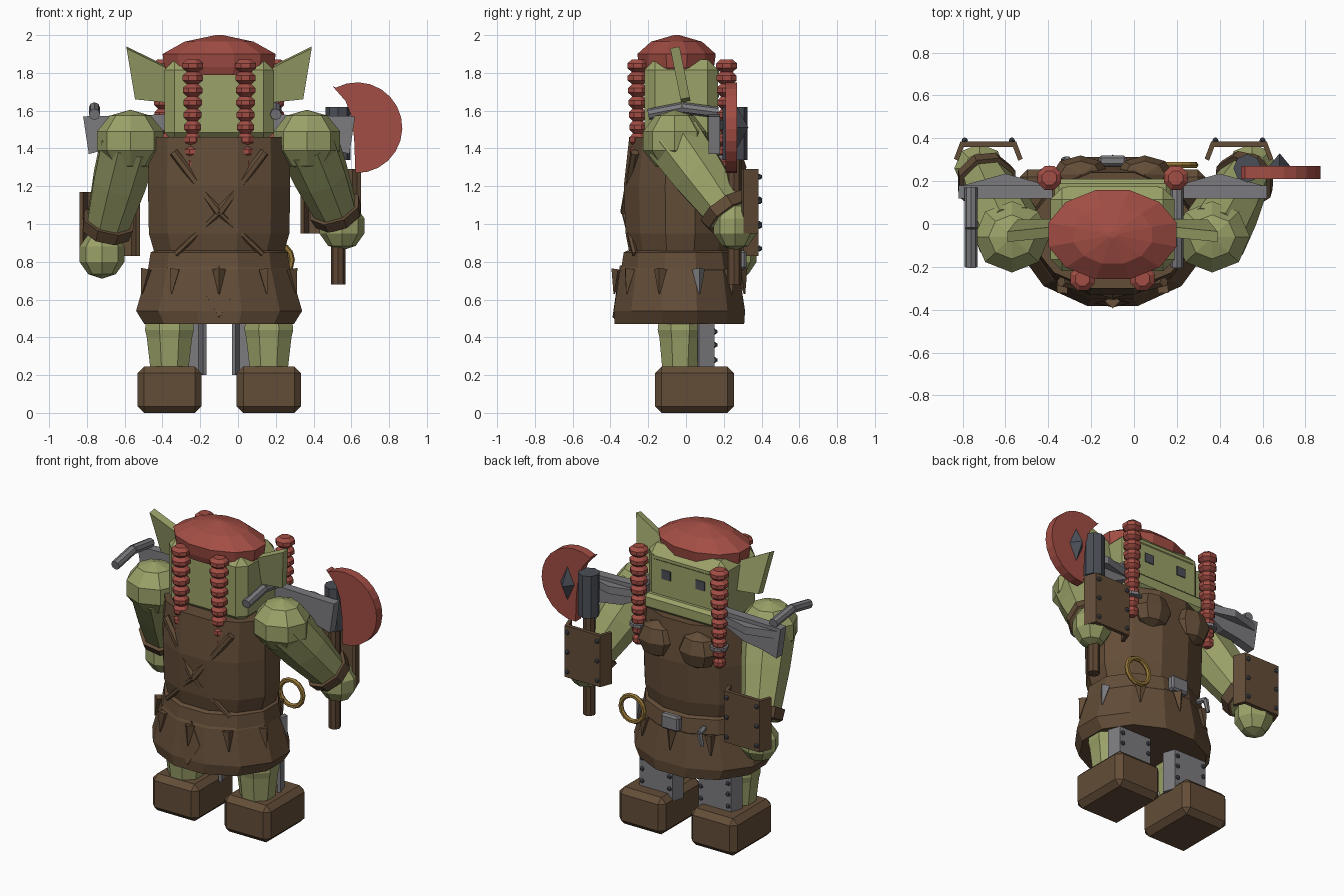
import bpy, bmesh, math
from mathutils import Matrix, Vector

if "Cube" in bpy.data.objects:
    bpy.data.objects.remove(bpy.data.objects["Cube"])

CX = -0.1  # body centre line


def material(name, r, g, b):
    m = bpy.data.materials.new(name)
    m.use_nodes = True
    m.diffuse_color = (r, g, b, 1)
    m.node_tree.nodes["Principled BSDF"].inputs["Base Color"].default_value = (r, g, b, 1)
    return m


skin = material("olive skin", .33, .36, .14)
red = material("brick red", .36, .075, .058)
leather = material("brown leather", .125, .074, .039)
steel = material("grey steel", .2, .2, .215)
iron = material("dark iron", .07, .077, .095)
gold = material("brass", .3, .18, .04)
wood = material("dark wood", .11, .06, .033)


def finish(name, bm, mat, bevel=0):
    bmesh.ops.recalc_face_normals(bm, faces=bm.faces)
    me = bpy.data.meshes.new(name)
    bm.to_mesh(me)
    bm.free()
    me.materials.append(mat)
    ob = bpy.data.objects.new(name, me)
    bpy.context.collection.objects.link(ob)
    if bevel:
        mod = ob.modifiers.new("bevel", "BEVEL")
        mod.width, mod.segments = bevel, 1
    return ob


def loft(name, rings, mat, n=12, phase=math.pi / 12, centre=(0, 0)):
    """Stack elliptical rings (z, rx, ry) into a closed body."""
    bm = bmesh.new()
    rows = []
    for z, rx, ry in rings:
        angles = [phase + math.tau * i / n for i in range(n)]
        rows.append([bm.verts.new((centre[0] + rx * math.cos(a), centre[1] + ry * math.sin(a), z)) for a in angles])
    for lo, hi in zip(rows, rows[1:]):
        for i in range(n):
            j = (i + 1) % n
            bm.faces.new((lo[i], lo[j], hi[j], hi[i]))
    bm.faces.new(rows[0])
    bm.faces.new(rows[-1])
    return finish(name, bm, mat)


def rod(name, p, q, r1, r2, mat, n=8):
    p, q = Vector(p), Vector(q)
    d = q - p
    bm = bmesh.new()
    m = Matrix.Translation((p + q) / 2) @ d.to_track_quat('Z', 'Y').to_matrix().to_4x4()
    bmesh.ops.create_cone(bm, cap_ends=True, segments=n, radius1=r1, radius2=r2, depth=d.length, matrix=m)
    return finish(name, bm, mat)


def box(name, loc, size, mat, bevel=0):
    bm = bmesh.new()
    bmesh.ops.create_cube(bm, size=1, matrix=Matrix.Translation(loc) @ Matrix.Diagonal((*size, 1)))
    return finish(name, bm, mat, bevel)


def blob(name, loc, size, mat, u=8, v=5):
    bm = bmesh.new()
    bmesh.ops.create_uvsphere(bm, u_segments=u, v_segments=v, radius=1,
                              matrix=Matrix.Translation(loc) @ Matrix.Diagonal((*size, 1)))
    return finish(name, bm, mat)


def prism(name, pts, depth, mat, matrix):
    """Extrude a flat outline along its local z."""
    bm = bmesh.new()
    face = bm.faces.new([bm.verts.new((x, y, 0)) for x, y in pts])
    ext = bmesh.ops.extrude_face_region(bm, geom=[face])["geom"]
    bmesh.ops.translate(bm, vec=(0, 0, depth), verts=[e for e in ext if isinstance(e, bmesh.types.BMVert)])
    bm.transform(matrix)
    return finish(name, bm, mat)


def upright(y, x=0, z=0, tilt=0):
    """Places an outline drawn in x and z, extruded toward -y."""
    return Matrix.Translation((x, y, z)) @ Matrix.Rotation(math.pi / 2 + tilt, 4, 'X')


def studs(name, places, r=.016):
    bm = bmesh.new()
    for p in places:
        bmesh.ops.create_icosphere(bm, subdivisions=1, radius=r, matrix=Matrix.Translation(p))
    return finish(name, bm, iron)


# Torso, skirt and belt
loft("torso", [(.8, .34, .27), (.95, .385, .3), (1.2, .39, .31), (1.46, .385, .28)], leather, centre=(CX, -.03))
loft("skirt", [(.47, .41, .355), (.54, .455, .36), (.76, .39, .325), (.78, .375, .315)], leather, centre=(CX, -.035))
loft("belt", [(.75, .385, .32), (.76, .39, .325), (.85, .375, .31), (.86, .35, .29)], leather, centre=(CX, -.03))
diamond = [(-.08, 0), (0, -.14), (.08, 0), (0, .14)]
prism("skirt_patch", diamond, .02, leather, upright(-.35, CX, .64, -.14))
for i in range(10):
    a = math.tau * (i + .5) / 10
    c, s = math.cos(a), math.sin(a)
    rod("skirt_tooth", (CX + .4 * c, -.035 + .325 * s, .76), (CX + .43 * c, -.035 + .345 * s, .63),
        .035, .004, steel if i == 0 else leather, 4)

# Crossed back straps and chest cups
for s in (-1, 1):
    mid = (CX, -.325, 1.06)
    rod("strap_upper", (CX + s * .24, -.27, 1.38), mid, .024, .024, leather, 6)
    rod("strap_lower", mid, (CX - s * .23, -.27, .84), .016, .016, leather, 6)
    blob("chest_cup", (CX + s * .15, .23, 1.3), (.135, .09, .12), leather, 8, 4)

# Belt fittings
box("buckle", (CX, .295, .81), (.13, .05, .1), steel, .012)
rod("hook_top", (-.3, .24, .8), (-.31, .3, .79), .018, .018, steel, 6)
rod("hook_tip", (-.31, .3, .79), (-.33, .3, .71), .018, .012, steel, 6)
bpy.ops.mesh.primitive_torus_add(location=(.2, .275, .81), rotation=(math.pi / 2, 0, 0), major_radius=.085,
                                 minor_radius=.016, major_segments=14, minor_segments=6)
ring = bpy.context.object
ring.name = "brass_ring"
ring.data.materials.append(gold)

# Head, jaw, eyes and hair cap
box("head", (CX, -.025, 1.65), (.58, .39, .44), skin, .055)
box("jaw", (CX, .1, 1.51), (.54, .22, .1), skin, .02)
box("brow", (CX, .12, 1.8), (.46, .11, .05), skin, .015)
loft("hair_cap", [(1.79, .27, .19), (1.83, .3, .205), (1.9, .31, .215), (1.965, .19, .14), (2, .02, .015)],
     red, centre=(CX, -.05))
for s in (-1, 1):
    box("eye", (CX + s * .125, .17, 1.7), (.065, .012, .06), iron)
    # Ears lean backward toward the tip
    ear = prism("ear", [(s * .26, .16), (s * .49, .275), (s * .445, .0), (s * .26, -.02)], .05, skin,
                upright(.02, CX, 1.67, .2))

# Four beaded braids
for name, x, y in (("back_braid", .14, -.255), ("front_braid", .295, .215)):
    for s in (-1, 1):
        rings = []
        for i in range(10):
            z, r = 1.87 - i * .065, .06 - .0022 * i
            rings += [(z, r * .6, r * .6), (z - .02, r, r), (z - .045, r, r)]
        rings.append((1.22, .02, .02))
        loft(name, rings, red, 8, math.pi / 8, (CX + s * x, y))
        if y > 0:
            loft("braid_clasp", [(1.345, .058, .058), (1.365, .058, .058)], steel, 8, 0, (CX + s * x, y))

# Arms with wrist bands and bent bracer plates
bent = [(-.16, -.08), (-.13, .0), (.13, .0), (.16, -.08), (.14, -.09), (.115, -.025), (-.115, -.025), (-.14, -.09)]
arms = {"left": ((.365, -.06, 1.44), (.53, .23, 1.04), (.55, .26, .99), (.49, .385, .95)),
        "right": ((-.57, -.06, 1.44), (-.7, .22, .96), (-.72, .26, .84), (-.68, .385, .83))}
for side, (shoulder, wrist, hand, plate) in arms.items():
    a, b = Vector(shoulder), Vector(wrist)
    blob(side + "_shoulder", a, (.185, .175, .165), skin)
    elbow = a.lerp(b, .45)
    rod(side + "_upper_arm", a, elbow, .165, .15, skin)
    rod(side + "_forearm", elbow, b, .15, .115, skin)
    rod(side + "_wrist_band", a.lerp(b, .88), a.lerp(b, 1.0), .145, .135, leather)
    blob(side + "_hand", hand, (.125, .12, .13), skin)
    prism(side + "_bracer", bent, .34, leather, Matrix.Translation(plate))
    studs(side + "_bracer_studs", [(plate[0] + dx, plate[1] + .004, plate[2] + dz)
                                   for dx in (-.11, .11) for dz in (.04, .17, .3)])

# Axe with a hammer head, held upright
rod("axe_handle", (.53, .255, .68), (.53, .255, 1.4), .038, .038, wood)
rod("hammer_head", (.53, .26, 1.34), (.53, .26, 1.62), .066, .066, iron)
arc = [math.radians(-92 + 15 * i) for i in range(15)]
outline = [(.63 + .24 * math.cos(t), 1.51 + .24 * math.sin(t)) for t in arc]
outline += [(.5, 1.73), (.57, 1.65), (.6, 1.57), (.615, 1.45)]
prism("axe_blade", outline, .06, red, upright(.27))
spike = blob("axe_spike", (.68, .27, 1.51), (.05, .06, .11), iron, 4, 2)

# Shoulder cleavers with bent grips reaching backward
for s, grip_x in ((-1, -.76), (1, .2)):
    blade = [(s * .28, 1.5), (s * .45, 1.42), (s * .58, 1.4), (s * .69, 1.37), (s * .72, 1.57), (s * .28, 1.58)]
    prism("cleaver_blade", blade, .06, steel, upright(.18, CX))
    prism("cleaver_rib", [(s * .3, .18), (s * .5, .235), (s * .7, .18)], .05, steel,
          Matrix.Translation((CX, 0, 1.5)))
    rod("cleaver_grip", (grip_x, .17, 1.59), (grip_x, -.02, 1.615), .03, .03, steel)
    rod("cleaver_grip_end", (grip_x, -.02, 1.615), (grip_x, -.2, 1.58), .03, .03, steel)

# Legs, shin plates and boots
for s in (-1, 1):
    x = CX + s * .263
    loft("leg", [(.2, .105, .1), (.4, .13, .12), (.44, .14, .13), (.52, .13, .12)], skin, 8, math.pi / 8, (x, -.03))
    plate = [(px * .92 + CX + s * .215, py + .15) for px, py in bent]
    prism("shin_plate", plate, .28, steel, Matrix.Translation((0, 0, .2)))
    studs("shin_studs", [(CX + s * .215 + dx, .152, z) for dx in (-.1, .1) for z in (.28, .36, .43)])
    box("boot", (x, .045, .1225), (.34, .42, .245), leather, .035)
